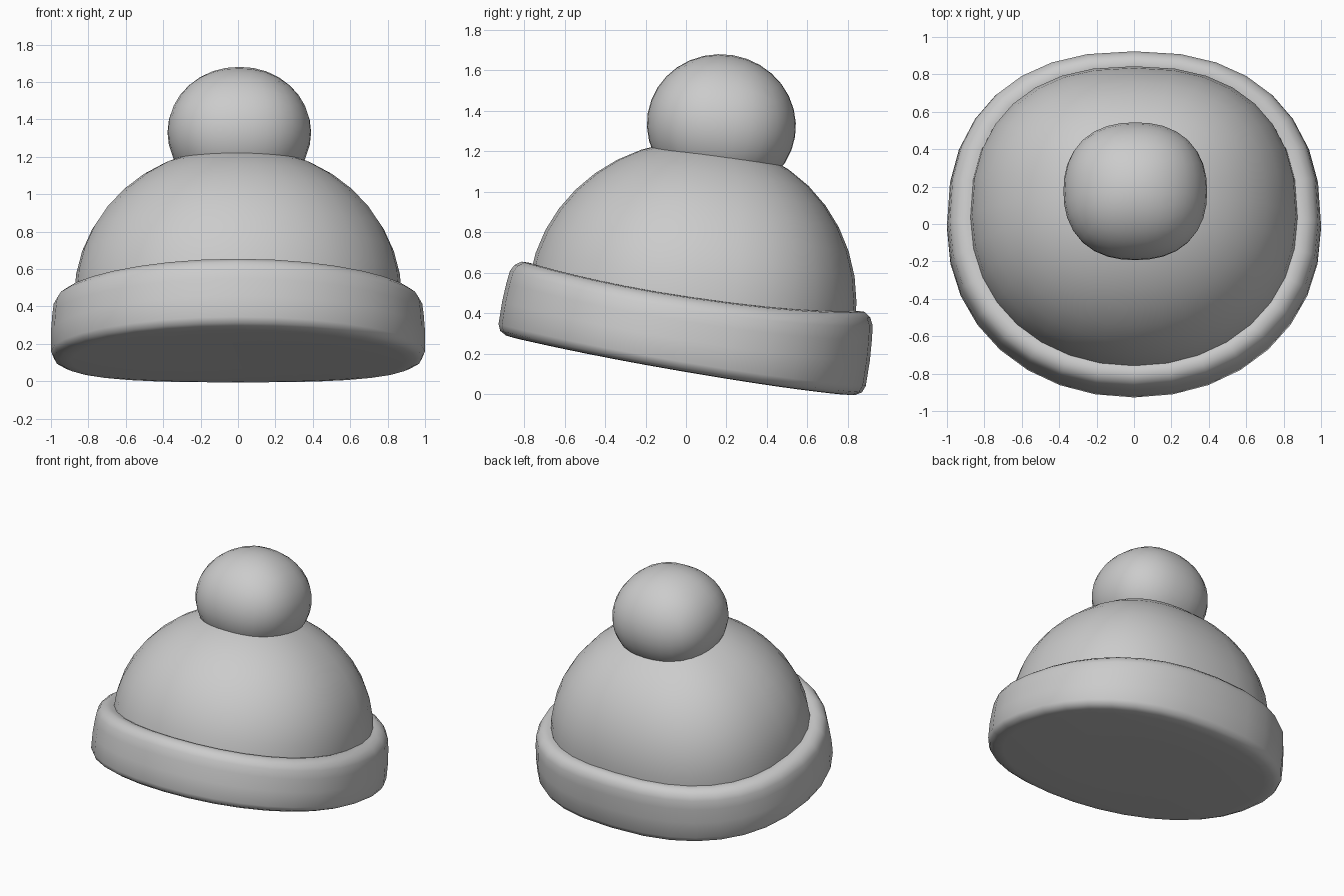
import bpy, bmesh
from math import sin, cos, tan, pi, radians, copysign
from mathutils import Vector

if "Cube" in bpy.data.objects:
    bpy.data.objects.remove(bpy.data.objects["Cube"])

TILT = radians(-9.1)
SEGS = 32
FRONT, BACK = 2.08, 2.38   # roundness of the oval: the back half is squarer


def finish(bm, name, loc):
    bmesh.ops.recalc_face_normals(bm, faces=bm.faces)
    me = bpy.data.meshes.new(name)
    bm.to_mesh(me)
    bm.free()
    ob = bpy.data.objects.new(name, me)
    ob.location = loc
    ob.rotation_euler = (TILT, 0, 0)
    bpy.context.collection.objects.link(ob)
    bpy.ops.object.select_all(action='DESELECT')
    ob.select_set(True)
    bpy.context.view_layer.objects.active = ob
    bpy.ops.object.shade_smooth_by_angle(angle=radians(45))
    return ob


def spow(v, e):
    return copysign(abs(v) ** e, v)


def lathe(name, profile, rx, ry, loc, bend):
    """Sweep (scale, height) rings round a rounded oval; scale 0 closes with a point."""
    bm = bmesh.new()
    rings = []
    for s, h in profile:
        if s == 0:
            rings.append([bm.verts.new((0, 0, h))])
            continue
        ring = []
        for i in range(SEGS):
            a = 2 * pi * i / SEGS
            power = BACK if sin(a) > 0 else FRONT
            x = s * rx * spow(cos(a), 2 / power)
            y = s * ry * spow(sin(a), 2 / power)
            ring.append(bm.verts.new((x, y, bend(x, y, h))))
        rings.append(ring)
    for lo, hi in zip(rings, rings[1:]):
        for i in range(SEGS):
            j = (i + 1) % SEGS
            quad = [lo[i % len(lo)], lo[j % len(lo)], hi[j % len(hi)], hi[i % len(hi)]]
            bm.faces.new(list(dict.fromkeys(quad)))
    return finish(bm, name, loc)


# Folded brim with closed underside; its sides droop, more so along the top edge
lathe("brim",
      [(0, -0.176), (0.45, -0.176), (0.89, -0.178), (0.95, -0.172), (0.985, -0.153),
       (1.0, -0.12), (1.0, 0.0), (0.993, 0.10), (0.985, 0.165), (0.965, 0.20),
       (0.93, 0.222), (0.89, 0.222), (0.80, 0.19)],
      1.0, 0.921, (0, 0, 0.311),
      lambda x, y, h: h - (0.045 + 0.1 * h) * x * x + 0.06 * h * y)

# Knitted crown
dome = [(1.0, -0.12)]
dome += [(cos(t * pi / 20), 0.805 * sin(t * pi / 20)) for t in range(10)] + [(0, 0.805)]
lathe("crown", dome, 0.876, 0.813, (0, 0.03, 0.45),
      lambda x, y, h: h + 0.035 * h * y)

# Pompom: cube rounded into a slightly boxy ball
bm = bmesh.new()
bmesh.ops.create_cube(bm, size=2)
bmesh.ops.subdivide_edges(bm, edges=bm.edges[:], cuts=7, use_grid_fill=True)
for v in bm.verts:
    d = Vector([tan(c * pi / 4) for c in v.co])
    flat = (abs(d.x) ** 2.3 + abs(d.y) ** 2.3) ** (1 / 2.3)
    d /= (flat ** 2 + d.z ** 2) ** 0.5
    v.co = (d.x * 0.384, d.y * 0.369, d.z * 0.35)
finish(bm, "pompom", (0.007, 0.175, 1.33))
